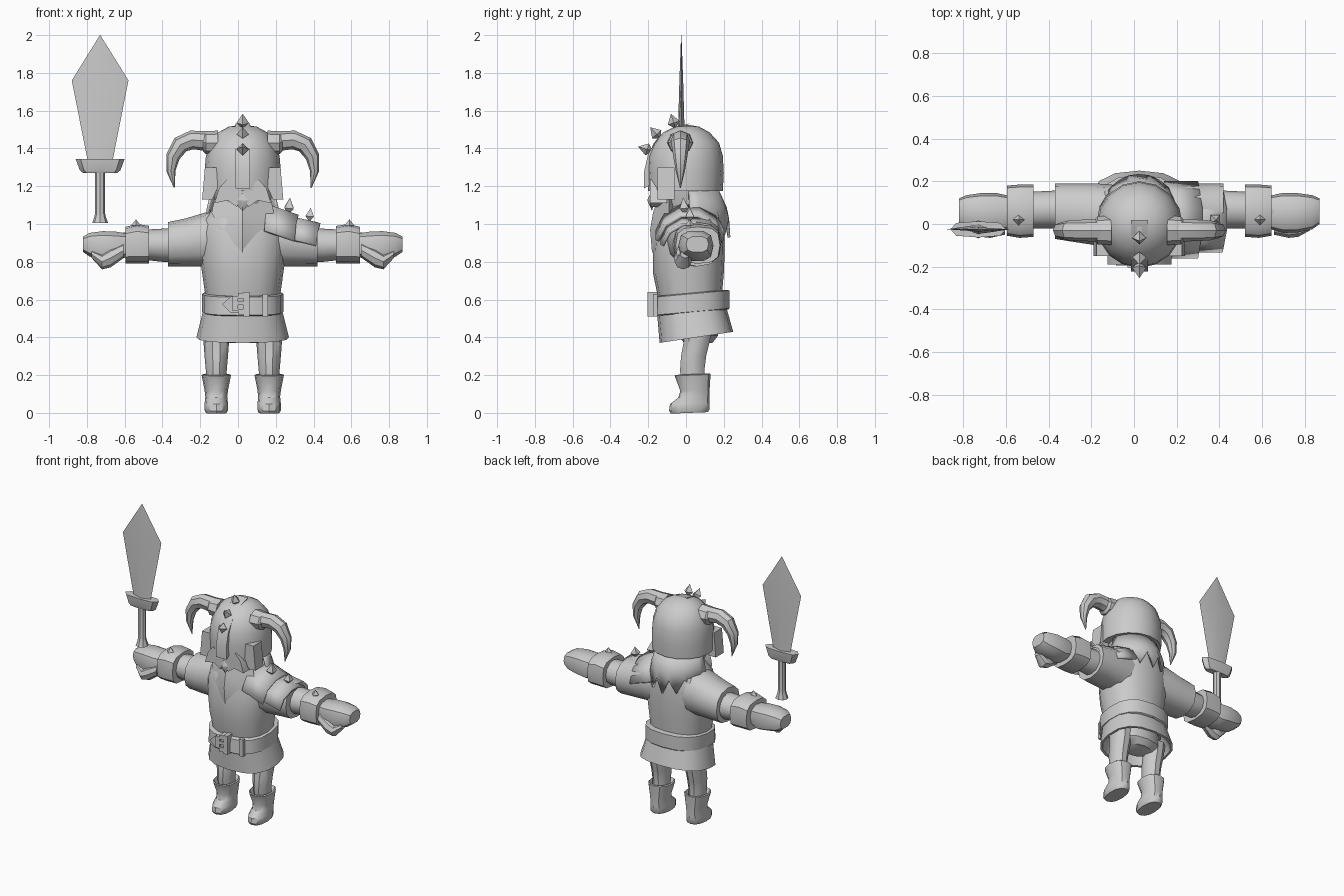
import bpy, bmesh, math
from mathutils import Vector as V

if "Cube" in bpy.data.objects:
    bpy.data.objects.remove(bpy.data.objects["Cube"])

CX = 0.025  # body centre line
mat = bpy.data.materials.new("plain grey")
mat.diffuse_color = (0.6, 0.6, 0.6, 1)
mat.use_nodes = True
mat.node_tree.nodes["Principled BSDF"].inputs["Base Color"].default_value = mat.diffuse_color


def finish(name, bm):
    bmesh.ops.recalc_face_normals(bm, faces=bm.faces)
    me = bpy.data.meshes.new(name)
    bm.to_mesh(me)
    bm.free()
    me.materials.append(mat)
    ob = bpy.data.objects.new(name, me)
    bpy.context.collection.objects.link(ob)
    return ob


def loft(name, rings, n=12, e=2.0, phase=0.0):
    """Skin rings of (centre, half axis u, half axis v); e squares the section."""
    bm = bmesh.new()
    loops = []
    for c, u, v in rings:
        loop = []
        for i in range(n):
            a = 2 * math.pi * i / n + phase
            ca, sa = math.cos(a), math.sin(a)
            p = math.copysign(abs(ca) ** (2 / e), ca)
            q = math.copysign(abs(sa) ** (2 / e), sa)
            loop.append(bm.verts.new(V(c) + V(u) * p + V(v) * q))
        loops.append(loop)
    for a, b in zip(loops, loops[1:]):
        for i in range(n):
            j = (i + 1) % n
            bm.faces.new((a[i], a[j], b[j], b[i]))
    bm.faces.new(loops[0])
    bm.faces.new(loops[-1])
    return finish(name, bm)


def upright(name, rows, cx=CX, tilt=0.0, **k):
    """Rows of (z, y front, y back, half width)."""
    return loft(name, [((cx, (f + b) / 2, z), (w, 0, 0), (0, (b - f) / 2, tilt * (b - f) / 2))
                       for z, f, b, w in rows], **k)


def sideways(name, s, rows, **k):
    """Rows of (distance from centre, y front, y back, z low, z high)."""
    return loft(name, [((CX + s * d, (f + b) / 2, (l + h) / 2), (0, (b - f) / 2, 0),
                        (0, 0, (h - l) / 2)) for d, f, b, l, h in rows], **k)


def plate(name, pts, y0, y1):
    """Outline in x and z, extruded along y."""
    bm = bmesh.new()
    a = [bm.verts.new((x, y0, z)) for x, z in pts]
    b = [bm.verts.new((x, y1, z)) for x, z in pts]
    n = len(pts)
    bm.faces.new(a)
    bm.faces.new(b)
    for i in range(n):
        bm.faces.new((a[i], a[(i + 1) % n], b[(i + 1) % n], b[i]))
    return finish(name, bm)


def spike(name, loc, direction, r=0.03, h=0.05):
    """Four-sided stud, pointed at both ends."""
    d = V(direction).normalized()
    u = d.orthogonal().normalized()
    if abs(d.x) < 0.01:
        u = V((1, 0, 0))
    w = d.cross(u)
    c = V(loc)
    t = 0.0005
    return loft(name, [(c - d * h * 0.6, u * t, w * t), (c, u * r, w * r), (c + d * h, u * t, w * t)], n=4)


# torso, hips, skirt and belt
upright("torso", [(.50, -.13, .18, .185), (.62, -.15, .19, .198), (.74, -.175, .20, .215), (.85, -.175, .205, .23),
                  (.95, -.165, .205, .235), (1.02, -.15, .20, .215), (1.07, -.13, .18, .165), (1.13, -.11, .15, .11)],
        n=16, e=2.3)
upright("hips", [(.37, -.01, .14, .10), (.41, -.04, .17, .165), (.55, -.10, .17, .175)])
upright("skirt", [(.58, -.155, .20, .20), (.40, -.14, .25, .245), (.40, -.125, .235, .23), (.52, -.12, .17, .18)],
        n=16, e=2.5, tilt=.15)
upright("belt", [(.53, -.175, .225, .20), (.535, -.18, .23, .215), (.63, -.175, .23, .215), (.635, -.16, .215, .20)],
        n=16, e=2.5, tilt=.09)
plate("belt_tongue", [(-.085, .575), (-.04, .615), (.03, .615), (.03, .53), (-.04, .53)], -.195, -.17)
for nm, x0, x1, z0, z1 in (("buckle_left", -.03, 0, .54, .62), ("buckle_right", .03, .06, .51, .64),
                           ("buckle_top", 0, .03, .605, .635), ("buckle_bottom", 0, .03, .52, .55),
                           ("buckle_pin", -.02, .04, .57, .59), ("belt_loop", .13, .16, .51, .63)):
    plate(nm, [(x0, z0), (x1, z0), (x1, z1), (x0, z1)], -.205 + .03 * (x0 > .1), -.15)

# parts that come in pairs
for s, side in ((-1, "left"), (1, "right")):
    lx = CX + s * .14
    upright(side + "_leg", [(.14, -.02, .11, .052), (.22, -.035, .10, .055), (.30, -.03, .11, .062),
                            (.38, -.015, .13, .068), (.46, -.02, .14, .075)], cx=lx, n=10)
    upright(side + "_boot", [(0, -.08, .115, .055), (.015, -.09, .125, .062), (.05, -.085, .125, .062),
                             (.085, -.04, .125, .058), (.12, -.03, .125, .062), (.20, -.06, .13, .078),
                             (.205, -.055, .125, .07), (.17, -.03, .10, .05)], cx=lx, n=12, e=2.3, tilt=.04)
    sideways(side + "_sleeve", s, [(.08, -.10, .18, .76, 1.08), (.20, -.10, .19, .775, 1.06),
                                   (.30, -.085, .19, .775, 1.03), (.395, -.07, .19, .775, 1.01),
                                   (.395, -.05, .17, .795, .99)], n=12, e=2.3)
    sideways(side + "_arm", s, [(.30, -.03, .16, .80, .98), (.43, -.02, .155, .80, .975),
                                (.52, -.02, .15, .81, .97), (.66, -.01, .13, .83, .95)])
    sideways(side + "_bracer", s, [(.495, -.04, .165, .81, .97), (.495, -.06, .185, .79, .99),
                                   (.56, -.065, .185, .79, 1.0), (.62, -.055, .18, .79, .985),
                                   (.62, -.035, .16, .81, .965)], n=12, e=3)
    spike(side + "_bracer_stud", (CX + s * .565, .02, .992), (0, 0, 1), .026, .032)
    sideways(side + "_fist", s, [(.60, -.02, .13, .83, .95), (.67, -.04, .145, .80, .962), (.74, -.04, .145, .81, .965),
                                 (.81, -.025, .135, .825, .955), (.845, 0, .12, .85, .935)], n=10, e=2.8)
    sideways(side + "_thumb", s, [(.63, -.05, .03, .82, .90), (.70, -.065, .03, .77, .87),
                                  (.745, -.06, .03, .76, .84), (.80, -.03, .02, .82, .86)], n=8)

    # horn with its socket, swept along a bent path
    path = [(.14, 1.43, .06), (.20, 1.44, .052), (.27, 1.445, .05), (.33, 1.42, .047),
            (.37, 1.355, .037), (.38, 1.28, .024), (.362, 1.19, .002)]
    rings = []
    for i, (d, z, r) in enumerate(path):
        p, q = path[max(i - 1, 0)], path[min(i + 1, len(path) - 1)]
        t = V((s * (q[0] - p[0]), 0, q[1] - p[1])).normalized()
        rings.append(((CX + s * d, -.03, z), (0, r, 0), V((-t.z, 0, t.x)) * r))
    loft(side + "_horn", rings, n=8)
    sideways(side + "_horn_socket", s, [(.13, -.10, .04, 1.365, 1.495), (.195, -.095, .035, 1.37, 1.49),
                                        (.21, -.08, .02, 1.385, 1.48)], n=8)
    # moustache half and cheek guard
    plate(side + "_moustache", [(CX + s * a, z) for a, z in
                                ((0, 1.17), (.085, 1.235), (.125, 1.19), (.15, 1.11), (.08, 1.125), (.03, 1.09))],
          -.19, -.10)
    plate(side + "_cheek_guard", [(CX + s * a, z) for a, z in
                                  ((.20, 1.30), (.215, 1.13), (.16, 1.13), (.13, 1.20), (.14, 1.30))], -.15, -.06)

# head, helmet and crest
upright("head", [(1.05, -.12, .13, .12), (1.12, -.15, .16, .15), (1.26, -.16, .17, .16)])
upright("helmet", [(1.18, -.17, .16, .17), (1.175, -.20, .195, .202), (1.27, -.205, .20, .203), (1.36, -.20, .195, .195),
                   (1.43, -.17, .175, .172), (1.485, -.12, .125, .13), (1.515, -.06, .07, .075),
                   (1.525, -.015, .015, .015)], n=16)
ridge = [(-.02, 1.53), (-.09, 1.515), (-.155, 1.465), (-.20, 1.395), (-.222, 1.30), (-.222, 1.21)]
loft("helmet_ridge", [((CX, y + .02, z - .01), (.04, 0, 0), (0, .02, .012)) for y, z in ridge],
     n=4, e=60, phase=math.pi / 4)
for y, z, dy, dz in ((-.065, 1.535, -.3, 1), (-.155, 1.475, -.75, .8), (-.205, 1.395, -1, .3)):
    spike("ridge_stud", (CX, y, z), (0, dy, dz), .033, .05)
spike("chin_bead", (CX, -.18, 1.125), (0, -1, 0), .056, .025)

# beard, pointed and slightly ridged
bm = bmesh.new()
rows = [(1.13, .15, -.15, -.09), (1.06, .165, -.175, -.09), (.97, .12, -.19, -.14), (.85, .004, -.18, -.17)]
grid = [[bm.verts.new(p) for p in ((CX - w, e, z), (CX, f, z), (CX + w, e, z), (CX, .0, z))] for z, w, f, e in rows]
for a, b in zip(grid, grid[1:]):
    for i in range(4):
        bm.faces.new((a[i], a[(i + 1) % 4], b[(i + 1) % 4], b[i]))
bm.faces.new(grid[0])
bm.faces.new(grid[-1])
finish("beard", bm)

# ragged hair hanging down the back
bm = bmesh.new()
N = 12
top, mid, low = [], [], []
for i in range(N + 1):
    a = math.radians(5 + 170 * i / N)
    c, t = math.cos(a), math.sin(a)
    drop = 1.02 - .09 * t if i % 2 == 0 else 1.06 - .03 * t
    top.append(bm.verts.new((CX + .165 * c, .17 * t, 1.19)))
    mid.append(bm.verts.new((CX + .19 * c, .215 * t, 1.09)))
    low.append(bm.verts.new((CX + .20 * c, .235 * t, drop)))
for a, b in ((top, mid), (mid, low)):
    for i in range(N):
        bm.faces.new((a[i], a[i + 1], b[i + 1], b[i]))
hair = finish("back_hair", bm)
hair.modifiers.new("thickness", "SOLIDIFY").thickness = .015

# two curved shoulder plates over the right arm
for nm, x0, z0, x1, z1, r in (("shoulder_plate_upper", .17, .94, .33, .885, .17),
                              ("shoulder_plate_lower", .30, .90, .445, .865, .145)):
    bm = bmesh.new()
    ends = []
    for x, z in ((x0, z0), (x1, z1)):
        ends.append([bm.verts.new((x - .03 * abs(math.cos(a)), .02 + 1.08 * r * math.cos(a), z + r * math.sin(a)))
                     for a in [math.radians(10 + 32 * i) for i in range(6)]])
    for i in range(5):
        bm.faces.new((ends[0][i], ends[0][i + 1], ends[1][i + 1], ends[1][i]))
    ob = finish(nm, bm)
    ob.modifiers.new("thickness", "SOLIDIFY").thickness = .02
spike("shoulder_stud", (.27, -.01, 1.085), (.1, -.1, 1), .035, .055)
spike("shoulder_stud", (.38, .02, 1.04), (.1, 0, 1), .032, .045)

# sword: diamond-section blade, flared guard and grip
SX, SY = -.73, -.025
loft("sword_blade", [((SX, SY, z), (w, 0, 0), (0, t, 0)) for z, w, t in
                     ((1.33, .065, .022), (1.76, .15, .010), (2.0, .001, .001))], n=4)
loft("sword_guard", [((SX, SY, z), (w, 0, 0), (0, t, 0)) for z, w, t in
                     ((1.27, .09, .025), (1.285, .108, .032), (1.345, .13, .038))], n=8, e=3)
loft("sword_grip", [((SX, SY, z), (w, 0, 0), (0, w, 0)) for z, w in
                    ((1.005, .042), (1.04, .03), (1.06, .026), (1.28, .026))], n=8)

# smooth rounded parts while keeping hard edges
bpy.ops.object.select_all(action='SELECT')
bpy.context.view_layer.objects.active = hair
bpy.ops.object.shade_smooth_by_angle(angle=math.radians(35))
